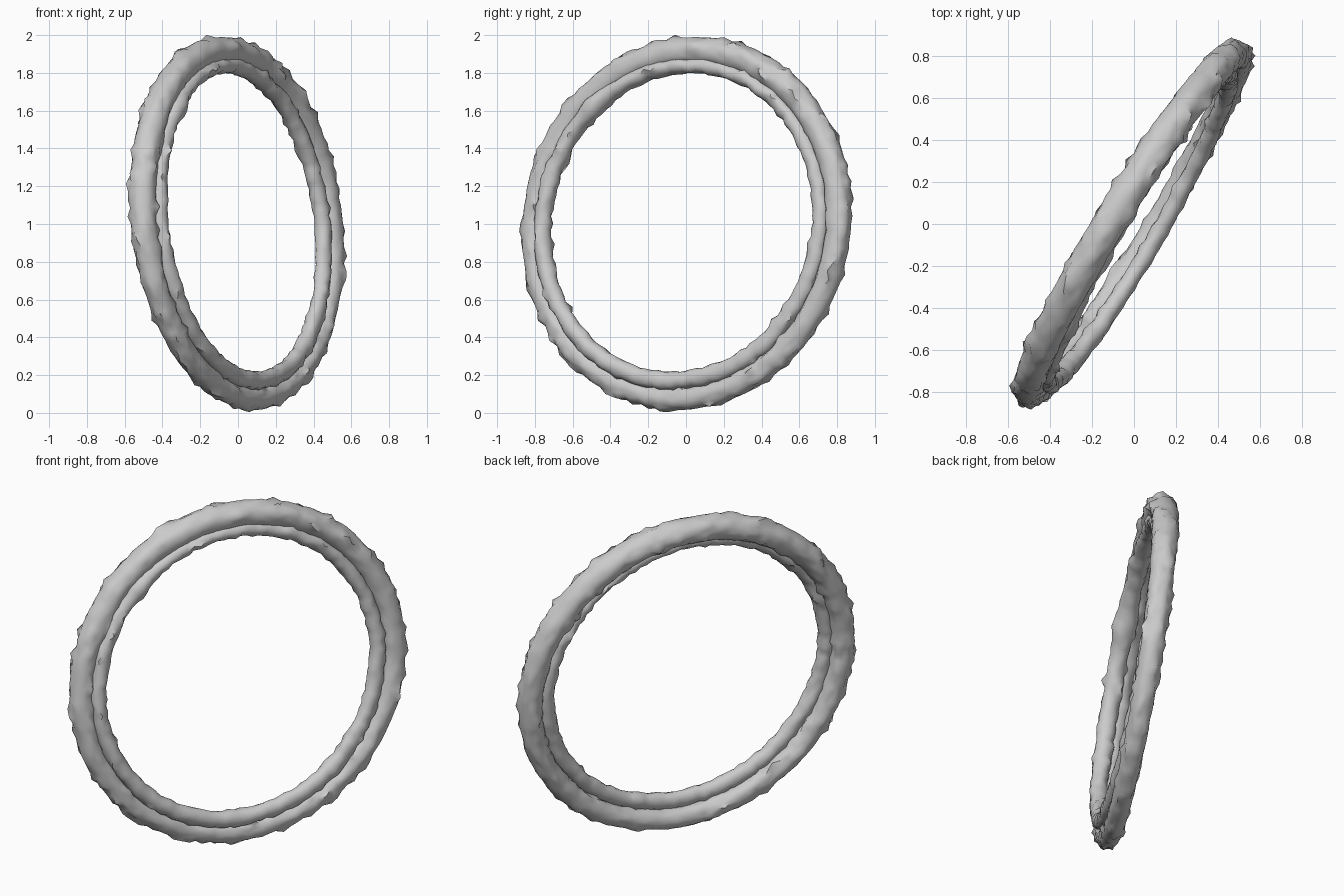
import bpy, bmesh, math, random
from mathutils import Vector

if "Cube" in bpy.data.objects:
    bpy.data.objects.remove(bpy.data.objects["Cube"])

random.seed(4)
TILT, HEAD = math.radians(6), math.radians(58.5)

# ring plane: level direction, upward direction and face normal
level = Vector((math.cos(HEAD), math.sin(HEAD), 0))
side = Vector((math.sin(HEAD), -math.cos(HEAD), 0))
normal = side * math.cos(TILT) + Vector((0, 0, math.sin(TILT)))
up = normal.cross(level)
CENTRE = Vector((0, 0, 1.003))


def rough_ring(name, radius, offset, thick, segs, sides, jitter, spike):
    """Sweep a rough round section around the tilted circle."""
    bm = bmesh.new()
    rows = []
    for i in range(segs):
        a = math.tau * i / segs
        radial = level * math.cos(a) + up * math.sin(a)
        t_r, t_n = thick(a)
        wob = radius(a) + random.uniform(-.003, .003)
        row = []
        for j in range(sides):
            b = math.tau * (j + .5 * (i % 2)) / sides
            k = 1 + random.uniform(-jitter, jitter)
            if random.random() < spike:
                k += random.uniform(.1, .3)
            p = CENTRE + radial * (wob + t_r * k * math.cos(b))
            p += normal * (offset(a) + t_n * k * math.sin(b))
            row.append(bm.verts.new(p))
        rows.append(row)
    for i in range(segs):
        r0, r1 = rows[i], rows[(i + 1) % segs]
        for j in range(sides):
            q = (j + 1) % sides
            bm.faces.new((r0[j], r1[j], r1[q], r0[q]))
    bmesh.ops.triangulate(bm, faces=bm.faces[:])
    bmesh.ops.recalc_face_normals(bm, faces=bm.faces[:])
    me = bpy.data.meshes.new(name)
    bm.to_mesh(me)
    bm.free()
    ob = bpy.data.objects.new(name, me)
    bpy.context.collection.objects.link(ob)
    bpy.context.view_layer.objects.active = ob
    ob.select_set(True)
    bpy.ops.object.shade_smooth_by_angle(angle=math.radians(50))
    ob.select_set(False)
    return ob


def joint(a):
    # swollen joint at the upper left
    return math.exp(-((a - math.radians(132)) / .1) ** 2)


def main_radius(a):
    # slightly wider than tall
    return .926 + .017 * math.cos(a) ** 2 - .006 * math.sin(a)


def main_thick(a):
    # fuller at the top, slimmer at the bottom
    s = math.sin(a)
    return .066 + .007 * s, .068 + .011 * s


def lip_radius(a):
    return .840 + .010 * math.cos(a) ** 2 - .012 * math.cos(a)


def lip_thick(a):
    s, c = math.sin(a), math.cos(a)
    return .045 - .003 * s + .014 * joint(a), .047 + .004 * s - .004 * c + .015 * joint(a)


def lip_offset(a):
    return .026 - .008 * math.sin(a) - .016 * math.cos(a)


# outer tube
rough_ring("outer_tube", main_radius, lambda a: -.006, main_thick, 140, 16, .05, .13)
# inner lip, set towards one face with a groove between it and the tube
rough_ring("inner_lip", lip_radius, lip_offset, lip_thick, 140, 9, .12, .10)
